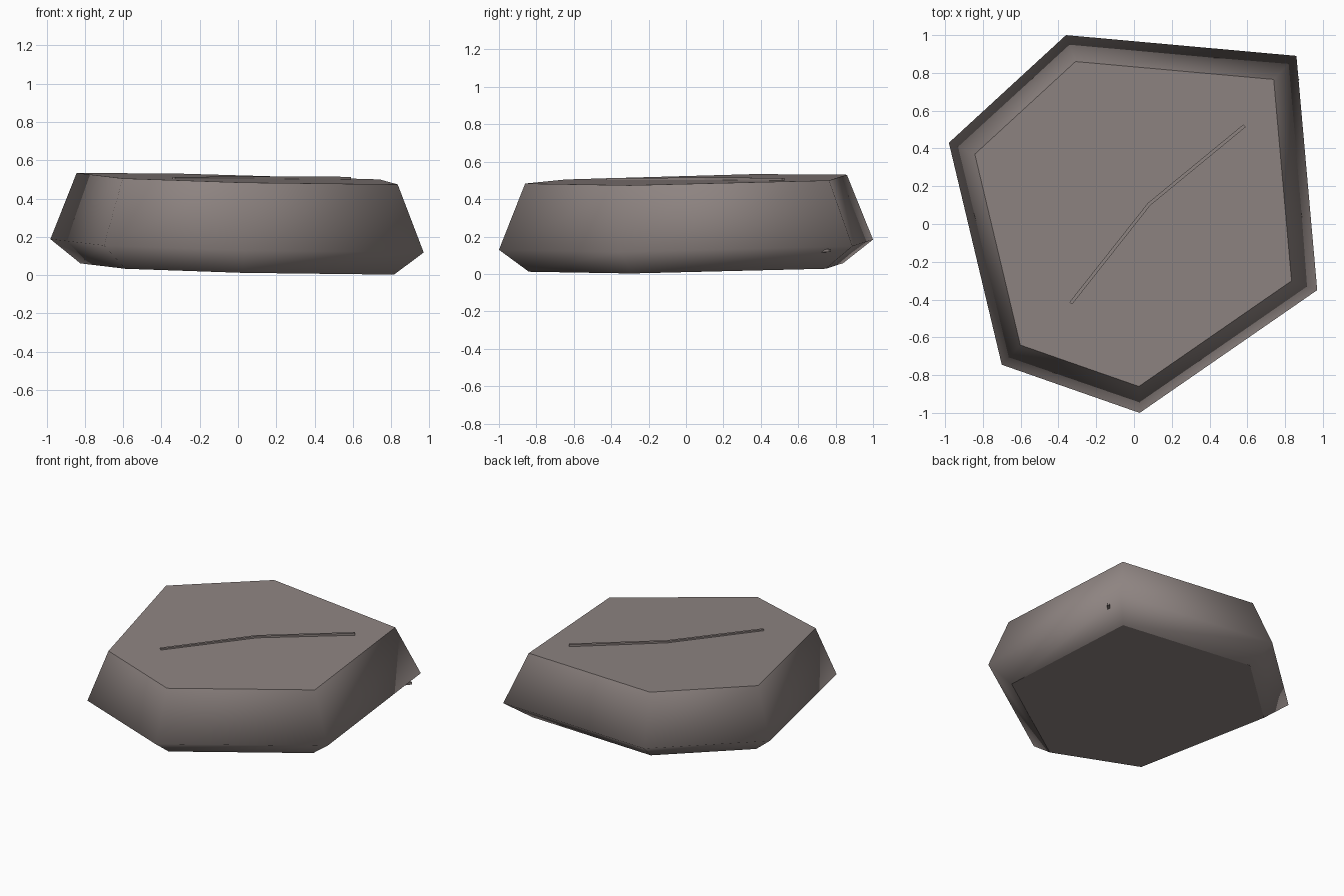
import bpy, bmesh
from mathutils import Vector

cube = bpy.data.objects.get("Cube")
if cube:
    bpy.data.objects.remove(cube, do_unlink=True)


def make_material(name, colour):
    mat = bpy.data.materials.new(name)
    mat.use_nodes = True
    mat.diffuse_color = colour
    mat.node_tree.nodes["Principled BSDF"].inputs["Base Color"].default_value = colour
    return mat


stone = make_material("warm grey stone", (0.27, 0.23, 0.22, 1))

# Widest outline of the slab; every ring is a scaled copy on a tilted plane
OUTLINE = [(-0.98, 0.43), (-0.70, -0.745), (0.03, -1.0),
           (0.97, -0.35), (0.86, 0.89), (-0.36, 1.0)]


def tilted(x, y, height):
    return Vector((x, y, height - 0.027 * x + 0.022 * y))


def add_object(name, bm):
    bmesh.ops.recalc_face_normals(bm, faces=bm.faces)
    mesh = bpy.data.meshes.new(name)
    bm.to_mesh(mesh)
    bm.free()
    mesh.materials.append(stone)
    obj = bpy.data.objects.new(name, mesh)
    bpy.context.collection.objects.link(obj)
    return obj


def bridge(bm, lower, upper, smooth):
    n = len(lower)
    for i in range(n):
        j = (i + 1) % n
        bm.faces.new((lower[i], lower[j], upper[j], upper[i])).smooth = smooth


# Stone slab: bottom, widest and top rings, smooth sides and flat caps
bm = bmesh.new()
rings = [[bm.verts.new(tilted(x * s, y * s, h)) for x, y in OUTLINE]
         for s, h in ((0.84, 0.031), (1.0, 0.152), (0.86, 0.503))]
for lower, upper in zip(rings, rings[1:]):
    bridge(bm, lower, upper, True)
bm.faces.new(rings[0])
bm.faces.new(rings[-1])
add_object("stone_slab", bm)


def ridge(name, path, width, height):
    """Thin square bar swept along a path lying across the stone."""
    bm = bmesh.new()
    sections = []
    for i, p in enumerate(path):
        along = path[min(i + 1, len(path) - 1)] - path[max(i - 1, 0)]
        side = along.cross(Vector((0, 0, 1))).normalized() * width / 2
        up = Vector((0, 0, height / 2))
        sections.append([bm.verts.new(p + o) for o in
                         (side + up, up - side, -side - up, side - up)])
    for a, b in zip(sections, sections[1:]):
        bridge(bm, a, b, False)
    bm.faces.new(sections[0])
    bm.faces.new(sections[-1])
    return add_object(name, bm)


# Bent ridge across the top and a small chip poking out of one side
ridge("top_ridge", [tilted(-0.335, -0.42, 0.503), tilted(0.08, 0.105, 0.505),
                    tilted(0.585, 0.52, 0.508)], 0.018, 0.02)
ridge("side_chip", [tilted(0.78, 0.68, 0.125), tilted(0.87, 0.77, 0.132)], 0.018, 0.015)
